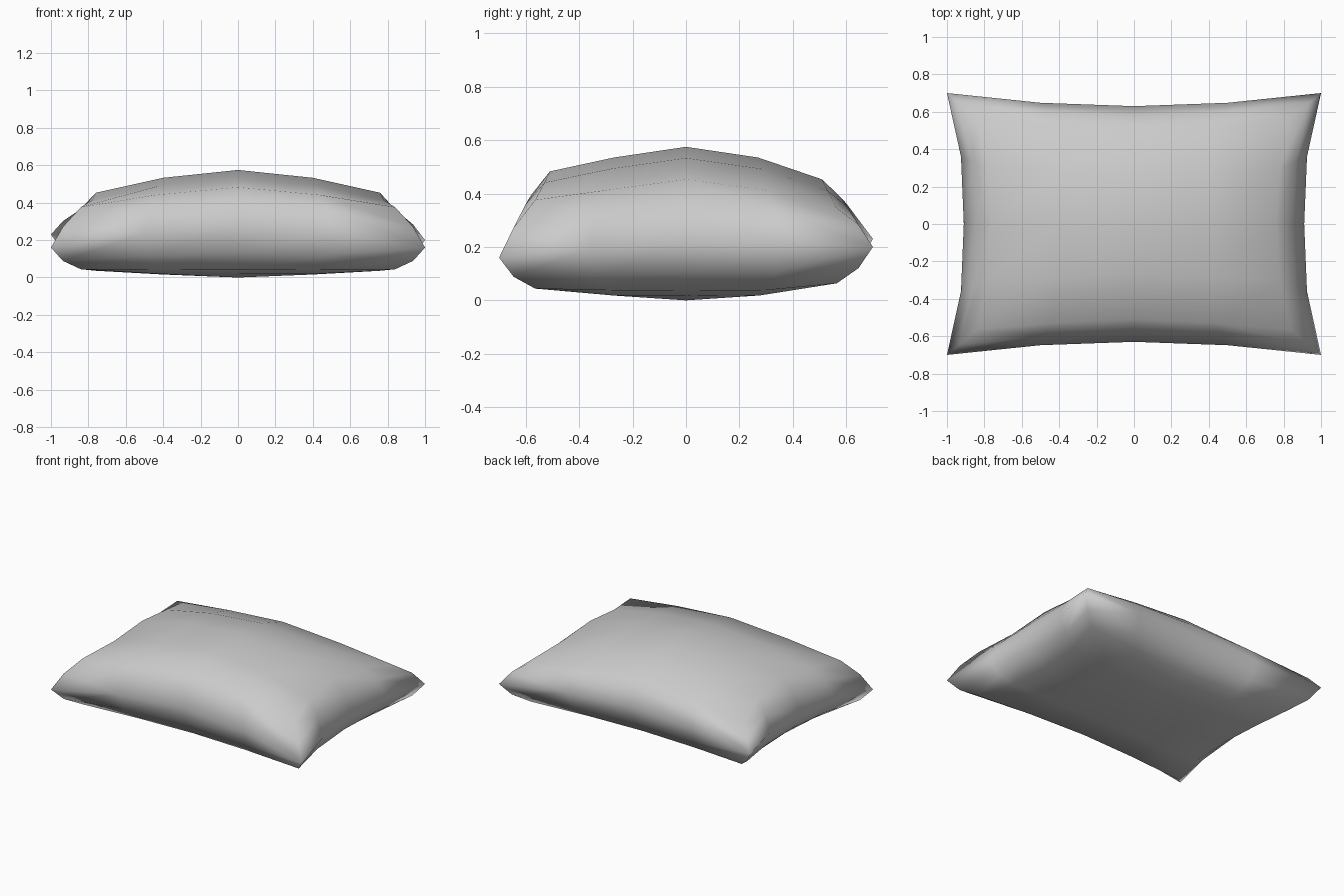
import bpy, bmesh
from mathutils import Vector

if "Cube" in bpy.data.objects:
    bpy.data.objects.remove(bpy.data.objects["Cube"])

bm = bmesh.new()
N = range(-2, 3)
# perimeter of the 5x5 panel, counter-clockwise
loop = ([(i, -2) for i in range(-2, 2)] + [(2, j) for j in range(-2, 2)] +
        [(i, 2) for i in range(2, -2, -1)] + [(-2, j) for j in range(2, -2, -1)])


def panel_point(i, j, top):
    """Point of the puffed centre panel, flared towards its corners."""
    a, b = abs(i), abs(j)
    x = (0, 0.40, 0.76)[a] + a / 2 * (0, 0.02, 0.08)[b]
    y = (0, 0.27, 0.51)[b] + b / 2 * (0, 0.02, 0.055)[a]
    if top:
        z = 0.575 - (0, 0.042, 0.122)[a] - (0, 0.04, 0.122 if j > 0 else 0.092)[b]
        if a == 2 and b == 2:
            z += 0.015
    else:
        z = max((0, 0.016, 0.036)[a], (0, 0.018, 0.06 if j > 0 else 0.04)[b])
        z += 0.004 * a * b / 4
    return Vector((x if i > 0 else -x, y if j > 0 else -y, z))


def seam_point(i, j):
    """Point on the pinched seam between the two panels."""
    u, v = i / 2, j / 2
    x, y = u, 0.7 * v
    back = 0.215 - 0.015 * u
    z = 0.16 + (back - 0.16) * (v + 1) / 2
    if abs(i) == 2:
        x = u * (1, 0.925, 0.91)[2 - abs(j)]
        y = (0, 0.36, 0.7)[abs(j)] * (1 if j > 0 else -1)
        z += 0.033 * (1 - v * v)
    else:
        y = v * (0.63, 0.648)[abs(i)]
        z += (0.105 if j < 0 else 0.055) * (1 - u * u)
    return Vector((x, y, z))


seam = [bm.verts.new(seam_point(i, j)) for i, j in loop]

# top and bottom panels, each with a rounded shoulder ring down to the seam
for top in (True, False):
    g = {(i, j): bm.verts.new(panel_point(i, j, top)) for i in N for j in N}
    for i in range(-2, 2):
        for j in range(-2, 2):
            bm.faces.new((g[i, j], g[i + 1, j], g[i + 1, j + 1], g[i, j + 1]))
    inner = [g[k] for k in loop]
    mid = []
    for k, a, s in zip(loop, inner, seam):
        corner = abs(k[0]) == 2 and abs(k[1]) == 2
        p = a.co.lerp(s.co, 0.6)
        p.z += (0.025 if corner else 0.04) * (1 if top else -1)
        mid.append(bm.verts.new(p))
    for r, q in ((inner, mid), (mid, seam)):
        for n in range(16):
            m = (n + 1) % 16
            bm.faces.new((r[n], q[n], q[m], r[m]))

bmesh.ops.recalc_face_normals(bm, faces=bm.faces[:])
for f in bm.faces:
    f.smooth = True
me = bpy.data.meshes.new("pillow")
bm.to_mesh(me)
bm.free()
ob = bpy.data.objects.new("pillow", me)
bpy.context.collection.objects.link(ob)
